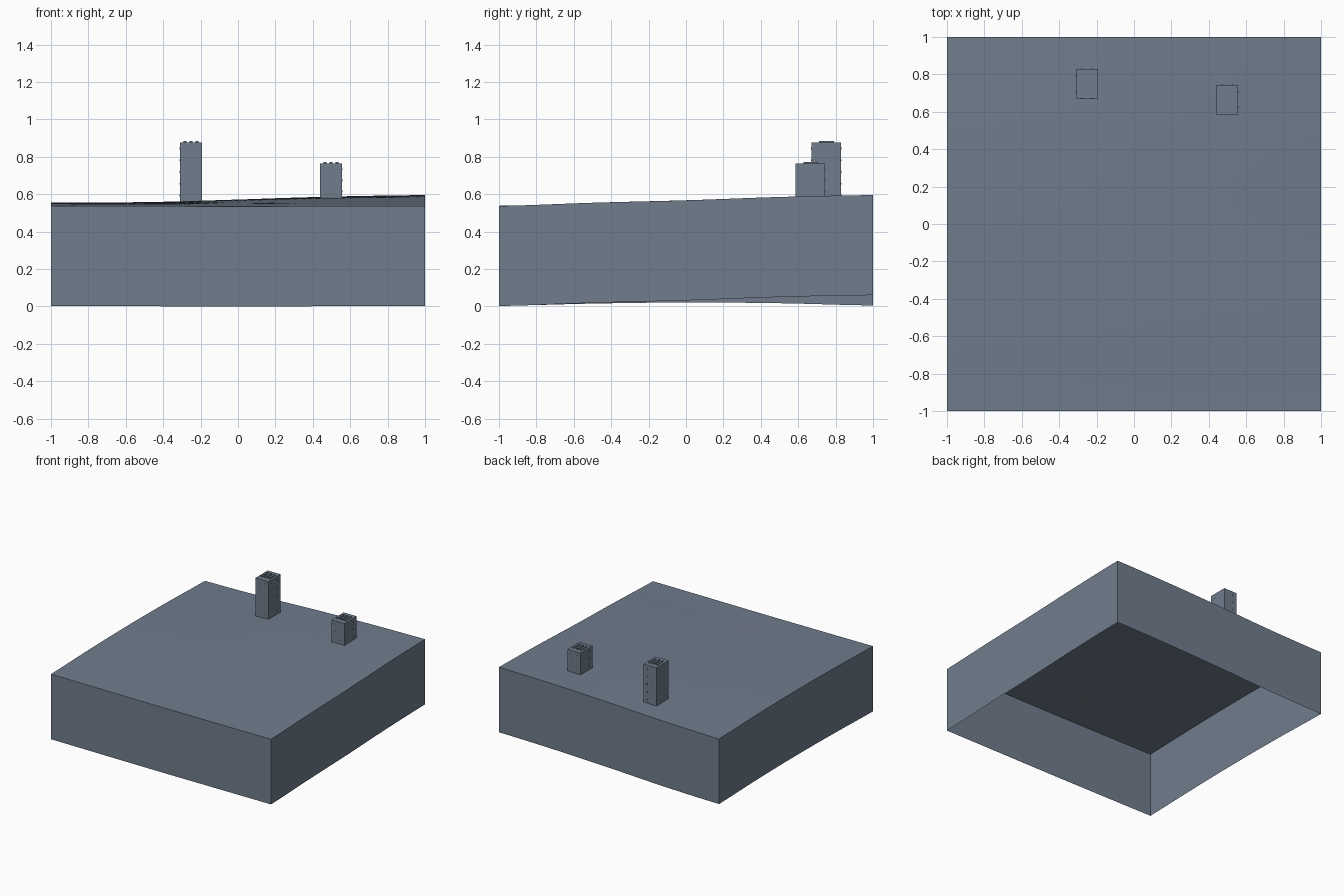
import bpy, bmesh
from mathutils import Vector

cube = bpy.data.objects.get("Cube")
if cube:
    bpy.data.objects.remove(cube)

slate = bpy.data.materials.new("slate grey")
slate.use_nodes = True
slate.diffuse_color = (0.162, 0.205, 0.265, 1)
slate.node_tree.nodes["Principled BSDF"].inputs["Base Color"].default_value = slate.diffuse_color

N = 24          # ground divisions per side
DEPTH = 0.535   # skirt height


def finish(bm, name):
    mesh = bpy.data.meshes.new(name)
    bm.to_mesh(mesh)
    bm.free()
    mesh.materials.append(slate)
    obj = bpy.data.objects.new(name, mesh)
    bpy.context.collection.objects.link(obj)
    return obj


def add_box(bm, lo, hi):
    lo, hi = Vector(lo), Vector(hi)
    verts = bmesh.ops.create_cube(bm, size=1)["verts"]
    bmesh.ops.scale(bm, vec=hi - lo, verts=verts)
    bmesh.ops.translate(bm, vec=(lo + hi) / 2, verts=verts)


def edge_curve(points, t):
    """Smoothly interpolate evenly spaced heights along 0..1."""
    f = min(t, 0.9999) * (len(points) - 1)
    i = int(f)
    u = f - i
    get = lambda k: points[max(0, min(k, len(points) - 1))]
    a, b, c, d = (get(i + k) for k in (-1, 0, 1, 2))
    return b + 0.5 * u * (c - a + u * (2*a - 5*b + 4*c - d + u * (3*(b - c) + d - a)))


# Heights of the four borders
FRONT = (0.538, 0.536, 0.535, 0.536, 0.537)
BACK = (0.540, 0.550, 0.571, 0.587, 0.595)
LEFT_X = (0.538, 0.550, 0.556, 0.552, 0.540)
RIGHT_X = (0.537, 0.554, 0.567, 0.585, 0.595)


def ground_height(x, y):
    u, v = (x + 1) / 2, (y + 1) / 2
    sides = (1 - u) * edge_curve(LEFT_X, v) + u * edge_curve(RIGHT_X, v)
    ends = (1 - v) * edge_curve(FRONT, u) + v * edge_curve(BACK, u)
    corners = ((1 - u) * ((1 - v) * FRONT[0] + v * BACK[0])
               + u * ((1 - v) * FRONT[-1] + v * BACK[-1]))
    return sides + ends - corners


# Gently rolling ground with an open-bottomed skirt
bm = bmesh.new()
bmesh.ops.create_grid(bm, x_segments=N, y_segments=N, size=1)
for v in bm.verts:
    v.co.z = ground_height(v.co.x, v.co.y)
border = [e for e in bm.edges if e.is_boundary]
skirt = bmesh.ops.extrude_edge_only(bm, edges=border)["geom"]
bmesh.ops.translate(bm, vec=(0, 0, -DEPTH),
                    verts=[g for g in skirt if isinstance(g, bmesh.types.BMVert)])
bmesh.ops.recalc_face_normals(bm, faces=bm.faces)
top = max(bm.faces, key=lambda f: abs(f.normal.z))
if top.normal.z < 0:
    bmesh.ops.reverse_faces(bm, faces=bm.faces)
ground = finish(bm, "ground")
bpy.context.view_layer.objects.active = ground
ground.select_set(True)
bpy.ops.object.shade_smooth_by_angle(angle=0.5)
ground.select_set(False)


def tower(name, cx, cy, top, rows):
    hx, hy = 0.0585, 0.079
    base = ground_height(cx, cy)
    # Body
    bm = bmesh.new()
    add_box(bm, (cx - hx, cy - hy, base - 0.005), (cx + hx, cy + hy, top))
    finish(bm, name + "_body")
    # Narrow roof units
    bm = bmesh.new()
    for k in (-1, 0, 1):
        x = cx + k * 0.032
        add_box(bm, (x - 0.008, cy - 0.038, top), (x + 0.008, cy + 0.04, top + 0.008))
    finish(bm, name + "_roof_units")
    # Small window plates on all four sides
    bm = bmesh.new()
    for r in range(rows):
        z = base + (top - base) * (r + 0.5) / rows
        for s in (-1, 1):
            x, y, w, t = cx + s * 0.028, cy + s * 0.04, 0.005, 0.0015
            add_box(bm, (x - w, cy - hy - t, z - w), (x + w, cy + hy + t, z + w))
            add_box(bm, (cx - hx - t, y - w, z - w), (cx + hx + t, y + w, z + w))
    finish(bm, name + "_windows")


tower("tall_tower", -0.252, 0.75, 0.875, 5)
tower("short_tower", 0.498, 0.665, 0.763, 3)
